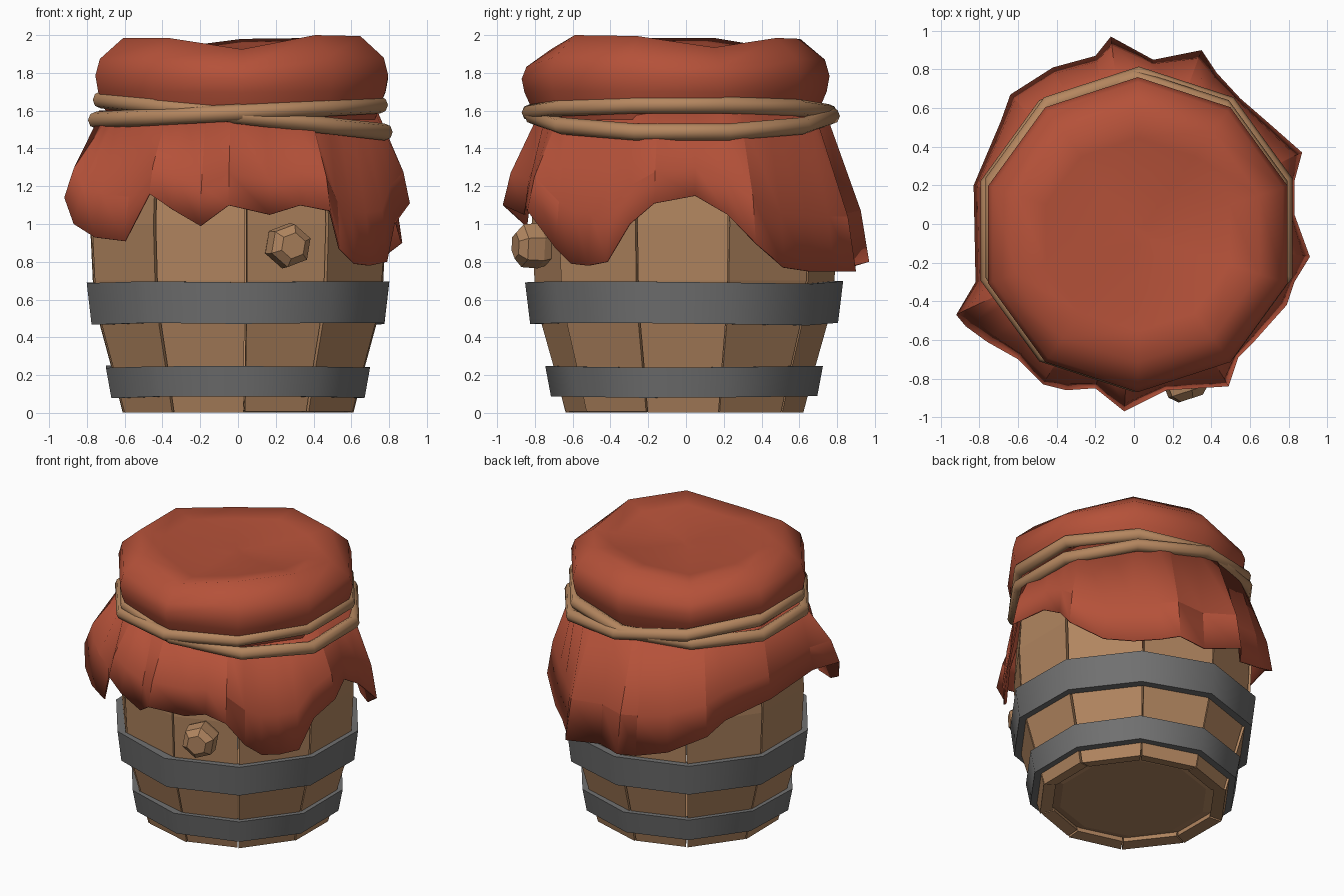
import bpy, bmesh, math, random
from math import sin, cos, radians, atan2, hypot
from mathutils import Vector

if "Cube" in bpy.data.objects:
    bpy.data.objects.remove(bpy.data.objects["Cube"])

random.seed(4)


def material(name, rgb):
    m = bpy.data.materials.new(name)
    m.diffuse_color = (*rgb, 1)
    m.use_nodes = True
    m.node_tree.nodes["Principled BSDF"].inputs["Base Color"].default_value = m.diffuse_color
    return m


WOOD = material("barrel wood", (0.44, 0.235, 0.115))
IRON = material("hoop iron", (0.165, 0.165, 0.165))
CLOTH = material("red cloth", (0.46, 0.083, 0.041))
ROPE = material("tan rope", (0.46, 0.24, 0.115))


def loft(name, rings, mat, ring_loop=False, caps=True, smooth=None):
    """Skin closed point rings; optionally join the last ring to the first."""
    bm = bmesh.new()
    vs = [[bm.verts.new(p) for p in r] for r in rings]
    n = len(rings[0])
    pairs = list(zip(vs, vs[1:]))
    if ring_loop:
        pairs.append((vs[-1], vs[0]))
    for a, b in pairs:
        for i in range(n):
            j = (i + 1) % n
            bm.faces.new((a[i], a[j], b[j], b[i]))
    if caps and not ring_loop:
        bm.faces.new(vs[0])
        bm.faces.new(vs[-1])
    if caps or ring_loop:
        bmesh.ops.recalc_face_normals(bm, faces=bm.faces)
    else:
        bm.normal_update()
        out = sum(f.normal.xy.dot(f.calc_center_median().xy) for f in bm.faces)
        if out < 0:
            bmesh.ops.reverse_faces(bm, faces=bm.faces)
    me = bpy.data.meshes.new(name)
    bm.to_mesh(me)
    bm.free()
    me.materials.append(mat)
    ob = bpy.data.objects.new(name, me)
    bpy.context.collection.objects.link(ob)
    if smooth:
        bpy.ops.object.select_all(action='DESELECT')
        ob.select_set(True)
        bpy.context.view_layer.objects.active = ob
        bpy.ops.object.shade_smooth_by_angle(angle=radians(smooth))
    return ob


def polar(r, deg, z, cy=-0.01, cx=0.0):
    return Vector((r * cos(radians(deg)) + cx, r * sin(radians(deg)) + cy, z))


ANGLES = [18 + 36 * k for k in range(10)]

# Barrel: ten slightly irregular bulging staves
PROFILE = [(0, .635), (.25, .70), (.48, .765), (.7, .80), (1.0, .815), (1.25, .80), (1.55, .75)]
SEAM_SHIFT = [-1, 1, 2, -1, 1, 0, 3, 3, -.5, 0]
for k, a in enumerate(ANGLES):
    a0 = a + SEAM_SHIFT[k] + .4
    a1 = a + 36 + SEAM_SHIFT[(k + 1) % 10] - .4
    dr, dz = random.uniform(-.01, .006), random.uniform(0, .008)
    rings = []
    for i, (z, r) in enumerate(PROFILE):
        z, r = max(z, dz), r + dr
        zi = z + (.012 if i == 0 else 0)
        rings.append([polar(r, a0, z), polar(r, a1, z),
                      polar(r - .085, a1, zi), polar(r - .085, a0, zi)])
    loft(f"stave_{k + 1}", rings, WOOD)

# Recessed bottom board
loft("barrel_base", [[polar(r, a, z) for a in ANGLES] for z, r in ((.035, .50), (.06, .60))], WOOD)

# Iron hoops
for name, z0, z1, r0, r1 in (("lower_hoop", .085, .245, .705, .735),
                             ("upper_hoop", .47, .69, .815, .842)):
    rings = []
    for a in ANGLES:
        w = random.uniform(-.008, .008)
        rings.append([polar(r0, a, z0 + w), polar(r1, a, z1 + w),
                      polar(r1 - .06, a, z1 + w), polar(r0 - .06, a, z0 + w)])
    loft(name, rings, IRON, ring_loop=True, smooth=40)

# Bung on the front stave
axis = Vector((cos(radians(-72)), sin(radians(-72)), 0))
side, up = Vector((-axis.y, axis.x, 0)), Vector((0, 0, 1))
loft("bung", [[axis * d + Vector((0, 0, .885)) + (side * cos(t) + up * sin(t)) * r
               for t in (radians(60 * i + 20) for i in range(6))]
              for d, r in ((.74, .095), (.82, .122), (.91, .115), (.95, .07))], WOOD)

# Puffed cloth top with an uneven, slightly sunken crown
RIM = [1.935, 1.985, 1.98, 1.93, 1.985, 1.985, 1.985, 1.925, 2.0, 1.995]
crown = []
for z, r, f in ((1.55, .74, 0), (1.63, .77, 0), (1.70, .80, .1), (1.78, .815, .3),
                (1.86, .79, .7), (1.965, .66, 1), (1.945, .5, .7), (1.925, .3, .3), (1.92, .06, 0)):
    crown.append([polar(r, a, z + f * (h - 1.965), -.055, .02) for a, h in zip(ANGLES, RIM)])
loft("cloth_top", crown, CLOTH, smooth=55)

# Hanging cloth skirt: ragged hem points, counterclockwise from the left
HEM = [(-.82, -.30, 1.12), (-.92, -.47, 1.14), (-.87, -.53, 1.0), (-.76, -.61, .93), (-.60, -.70, .91),
       (-.47, -.83, 1.16), (-.35, -.86, 1.08), (-.2, -.85, .99), (-.05, -.97, 1.1),
       (.17, -.86, 1.05), (.33, -.85, 1.1), (.49, -.84, 1.07), (.54, -.69, .87),
       (.62, -.61, .79), (.70, -.52, .78), (.79, -.42, .8), (.83, -.3, 1.0),
       (.91, -.17, 1.11), (.83, .05, 1.15), (.83, .22, 1.05), (.87, .37, .9),
       (.70, .52, .77), (.55, .65, .75), (.43, .78, .75), (.35, .9, .75),
       (.1, .85, .77), (-.12, .97, .8), (-.2, .87, .77), (-.42, .81, .83),
       (-.64, .67, .95), (-.69, .53, 1.03), (-.83, .2, 1.1)]
top, mid = [], []
for x, y, z in HEM:
    a, r = atan2(y, x), hypot(x, y)
    facet = (math.degrees(a) + 18) % 36 - 18
    r0 = .775 * cos(radians(18)) / cos(radians(facet))
    top.append((r0 * cos(a), r0 * sin(a) - .01, 1.6))
    rm = max(r0 + .03, r0 + (r - r0) * .8)
    mid.append((rm * cos(a), rm * sin(a), 1.6 + (z - 1.6) * .66))
skirt = loft("cloth_skirt", [top, mid, HEM], CLOTH, caps=False, smooth=14)
sol = skirt.modifiers.new("thickness", 'SOLIDIFY')
sol.thickness, sol.offset = .01, -1

# Two rope loops tilted opposite ways
for name, R, zc, tilt, cx, cy in (("rope_upper", .79, 1.59, .04, 0, -.035),
                                  ("rope_lower", .79, 1.572, -.085, .025, -.02)):
    rings = []
    for a in ANGLES:
        c = zc + tilt * cos(radians(a)) / cos(radians(18))
        rings.append([polar(R + .045 * cos(t), a, c + .045 * sin(t), cy, cx)
                      for t in (radians(45 * i) for i in range(8))])
    loft(name, rings, ROPE, ring_loop=True, smooth=50)
